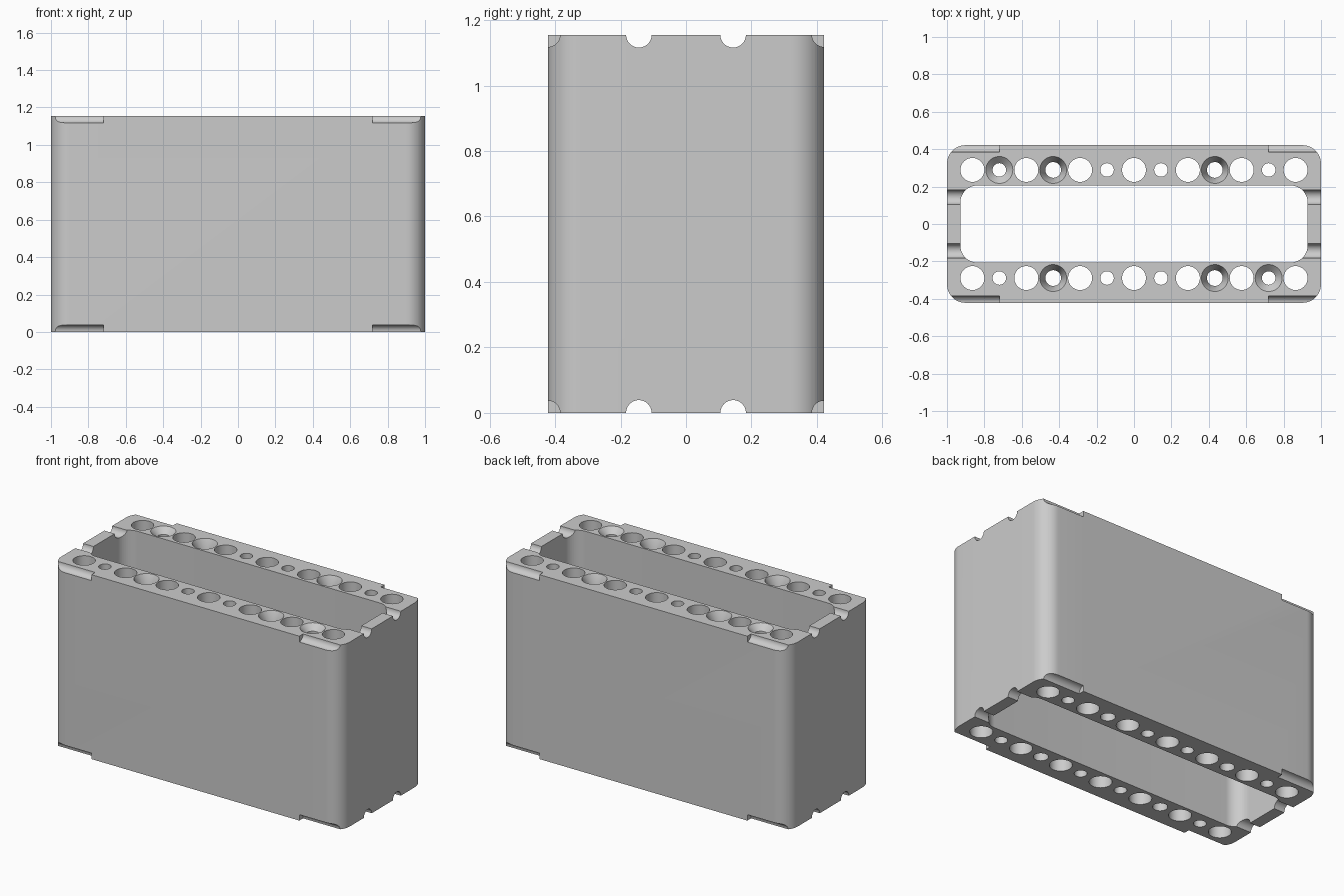
import bpy, bmesh, math
from mathutils import Matrix, Vector

if "Cube" in bpy.data.objects:
    bpy.data.objects.remove(bpy.data.objects["Cube"])

WIDTH, DEPTH, HEIGHT = 2.0, 0.843, 1.155
ROW_Y = 0.289        # hole rows
PITCH = 0.144        # hole spacing

grey = bpy.data.materials.new("light_grey")
grey.use_nodes = True
colour = (0.6, 0.6, 0.6, 1)
grey.diffuse_color = colour
grey.node_tree.nodes["Principled BSDF"].inputs["Base Color"].default_value = colour


def make_object(name, bm):
    bmesh.ops.recalc_face_normals(bm, faces=bm.faces)
    mesh = bpy.data.meshes.new(name)
    bm.to_mesh(mesh)
    bm.free()
    mesh.materials.append(grey)
    obj = bpy.data.objects.new(name, mesh)
    bpy.context.collection.objects.link(obj)
    return obj


def rounded_block(name, w, d, r, z0, z1, steps=12):
    """Upright block with rounded vertical edges."""
    bm = bmesh.new()
    ring = []
    for quarter, (sx, sy) in enumerate([(1, 1), (-1, 1), (-1, -1), (1, -1)]):
        for i in range(steps + 1):
            a = (quarter + i / steps) * math.pi / 2
            ring.append(bm.verts.new((sx * (w / 2 - r) + r * math.cos(a),
                                      sy * (d / 2 - r) + r * math.sin(a), z0)))
    base = bm.faces.new(ring)
    top = bmesh.ops.extrude_face_region(bm, geom=[base])["geom"]
    bmesh.ops.translate(bm, vec=(0, 0, z1 - z0),
                        verts=[v for v in top if isinstance(v, bmesh.types.BMVert)])
    return make_object(name, bm)


def add_cone(bm, centre, r1, r2, length, along_x=False):
    turn = Matrix.Rotation(math.pi / 2, 4, 'Y') if along_x else Matrix()
    bmesh.ops.create_cone(bm, cap_ends=True, segments=48, radius1=r1, radius2=r2,
                          depth=length, matrix=Matrix.Translation(Vector(centre)) @ turn)


# Main body and the cutters that shape it
body = rounded_block("hollow_body", WIDTH, DEPTH, 0.1, 0, HEIGHT)
cutters = [rounded_block("opening_cutter", 1.856, 0.412, 0.09, -0.1, HEIGHT + 0.1)]

# Alternating wide and narrow through holes in both rows
bm = bmesh.new()
for y in (-ROW_Y, ROW_Y):
    for i in range(-6, 7):
        if i % 2 == 0:
            r = 0.064
        else:
            r = 0.042 if abs(i) == 3 else 0.036
        add_cone(bm, (i * PITCH, y, HEIGHT / 2), r, r, HEIGHT + 0.2)
cutters.append(make_object("hole_cutter", bm))

# Countersinks on the top face
bm = bmesh.new()
for side in (-1, 1):
    for i, r, sink in ((-3, 0.04, 0.07), (3, 0.04, 0.07), (-5 * side, 0.034, 0.038)):
        slope = (0.072 - r) / sink
        lift = 0.01
        add_cone(bm, (i * PITCH, side * ROW_Y, HEIGHT + (lift - sink) / 2),
                 r, 0.072 + slope * lift, sink + lift)
cutters.append(make_object("countersink_cutter", bm))

# Half-round grooves over the end walls and notches at the long edges
bm = bmesh.new()
for z in (0, HEIGHT):
    for side in (-1, 1):
        for end in (-1, 1):
            add_cone(bm, (end, side * 0.144, z), 0.039, 0.039, 0.3, True)
            add_cone(bm, (end * 0.92, side * DEPTH / 2, z), 0.037, 0.037, 0.4, True)
cutters.append(make_object("groove_cutter", bm))

# Cut the body and remove the cutters
for cutter in cutters:
    cutter.hide_render = True
    cut = body.modifiers.new(cutter.name, 'BOOLEAN')
    cut.operation = 'DIFFERENCE'
    cut.solver = 'EXACT'
    cut.object = cutter
bpy.context.view_layer.update()
result = bpy.data.meshes.new_from_object(
    body.evaluated_get(bpy.context.evaluated_depsgraph_get()))
body.modifiers.clear()
body.data = result
body.data.name = "hollow_body"
for cutter in cutters:
    bpy.data.objects.remove(cutter)

bpy.ops.object.select_all(action='DESELECT')
body.select_set(True)
bpy.context.view_layer.objects.active = body
bpy.ops.object.shade_smooth_by_angle(angle=math.radians(25))
